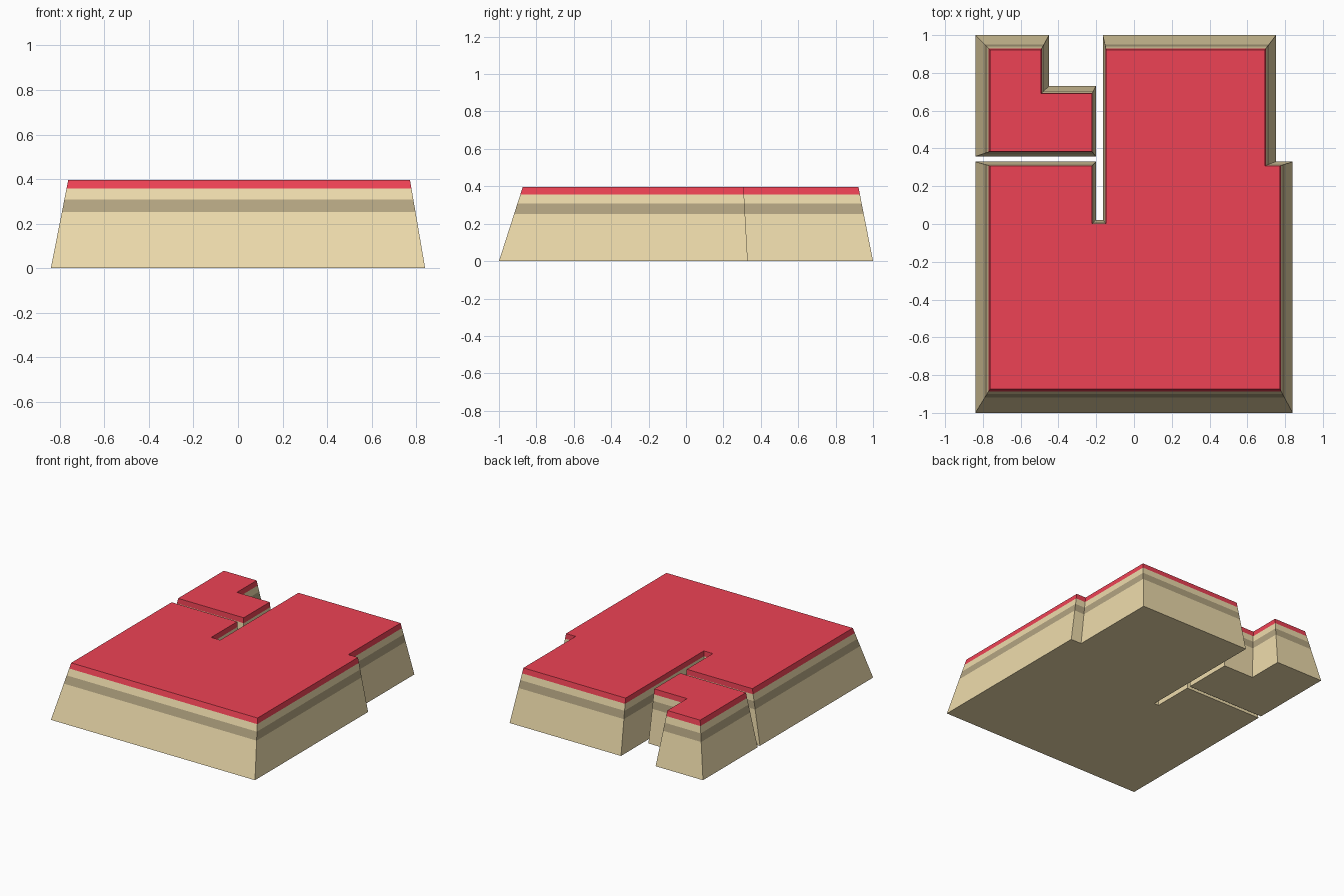
import bpy
import bmesh

if "Cube" in bpy.data.objects:
    bpy.data.objects.remove(bpy.data.objects["Cube"])


def material(name, rgb):
    m = bpy.data.materials.new(name)
    m.diffuse_color = (*rgb, 1)
    m.use_nodes = True
    m.node_tree.nodes["Principled BSDF"].inputs["Base Color"].default_value = m.diffuse_color
    return m


SAND = material("sand", (0.85, 0.71, 0.41))
STRIPE = material("stripe", (0.45, 0.37, 0.22))
RED = material("red", (0.85, 0.055, 0.09))

# Wall bands from the ground up: heights and the material index of each band
LEVELS = [0, 0.252, 0.309, 0.357, 0.396]
BANDS = [0, 1, 0, 2]


def tapered_block(name, corners):
    """corners: (bottom x, bottom y, top x, top y), counter-clockwise."""
    bm = bmesh.new()
    rings = []
    for z in LEVELS:
        t = z / LEVELS[-1]
        rings.append([bm.verts.new((bx + (tx - bx) * t, by + (ty - by) * t, z))
                      for bx, by, tx, ty in corners])
    n = len(corners)
    for lo, hi, mat in zip(rings, rings[1:], BANDS):
        for i in range(n):
            j = (i + 1) % n
            bm.faces.new((lo[i], lo[j], hi[j], hi[i])).material_index = mat
    bm.faces.new(rings[0][::-1])
    bm.faces.new(rings[-1]).material_index = 2
    mesh = bpy.data.meshes.new(name)
    bm.to_mesh(mesh)
    bm.free()
    for m in (SAND, STRIPE, RED):
        mesh.materials.append(m)
    bpy.context.collection.objects.link(bpy.data.objects.new(name, mesh))


# Large block with a narrow slot and a stepped right side
tapered_block("main_block", [
    (-0.84, -1, -0.762, -0.873),
    (0.84, -1, 0.772, -0.873),
    (0.84, 0.33, 0.772, 0.308),
    (0.752, 0.33, 0.693, 0.308),
    (0.752, 1, 0.693, 0.922),
    (-0.165, 1, -0.148, 0.922),
    (-0.165, 0.022, -0.148, 0.002),
    (-0.202, 0.022, -0.222, 0.002),
    (-0.202, 0.33, -0.222, 0.308),
    (-0.84, 0.33, -0.762, 0.308),
])

# Small L-shaped block at the back left
tapered_block("corner_block", [
    (-0.84, 0.357, -0.762, 0.384),
    (-0.202, 0.357, -0.222, 0.384),
    (-0.202, 0.73, -0.222, 0.69),
    (-0.45, 0.73, -0.492, 0.69),
    (-0.45, 1, -0.492, 0.922),
    (-0.84, 1, -0.762, 0.922),
])
